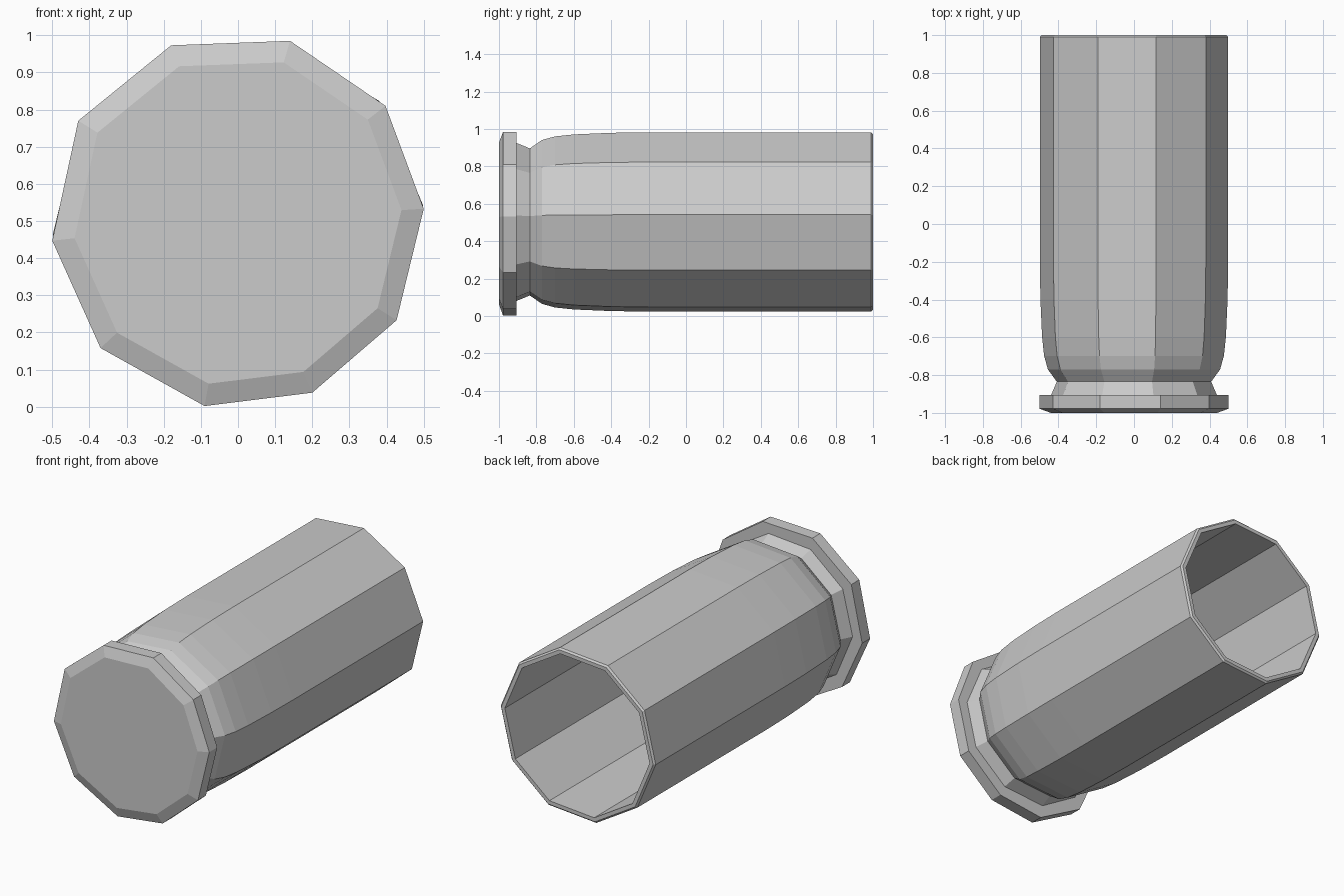
import bpy, bmesh, math

if "Cube" in bpy.data.objects:
    bpy.data.objects.remove(bpy.data.objects["Cube"])

# Cross-sections (x, z about the axis): hand-cut ten-sided rim and regular ten-sided case
AXIS_Z = 0.503
rim = [(0.50, 0.533), (0.397, 0.81), (0.14, 0.985), (-0.18, 0.973), (-0.43, 0.77),
       (-0.50, 0.447), (-0.37, 0.158), (-0.09, 0.002), (0.20, 0.038), (0.427, 0.233)]
rim = [(x, z - AXIS_Z) for x, z in rim]
angles = [math.radians(4.5 + 36 * i) for i in range(10)]
case = [(math.cos(a), 0.986 * math.sin(a)) for a in angles]

# Lengthwise profile: (section, scale, y), from base cap to mouth and back inside
profile = [
    (rim, 0.88, -1.0), (rim, 1.0, -0.978), (rim, 1.0, -0.905),      # rim
    (case, 0.44, -0.905), (case, 0.41, -0.835),                     # groove
    (case, 0.457, -0.77), (case, 0.477, -0.70), (case, 0.488, -0.60),
    (case, 0.497, -0.40), (case, 0.50, -0.2), (case, 0.50, 0.99),   # case wall
    (case, 0.49, 1.0), (case, 0.467, 1.0),                          # mouth lip
    (case, 0.467, -0.4), (case, 0.455, -0.62), (case, 0.42, -0.77),  # inside
]

bm = bmesh.new()
rings = [[bm.verts.new((x * s, y, z * s + AXIS_Z)) for x, z in sec]
         for sec, s, y in profile]
for a, b in zip(rings, rings[1:]):
    for i in range(10):
        j = (i + 1) % 10
        bm.faces.new((a[i], a[j], b[j], b[i]))
bm.faces.new(rings[0])      # base cap
bm.faces.new(rings[-1])     # inner floor
bmesh.ops.recalc_face_normals(bm, faces=bm.faces)

mesh = bpy.data.meshes.new("hollow_case")
bm.to_mesh(mesh)
bm.free()
obj = bpy.data.objects.new("hollow_case", mesh)
bpy.context.collection.objects.link(obj)
